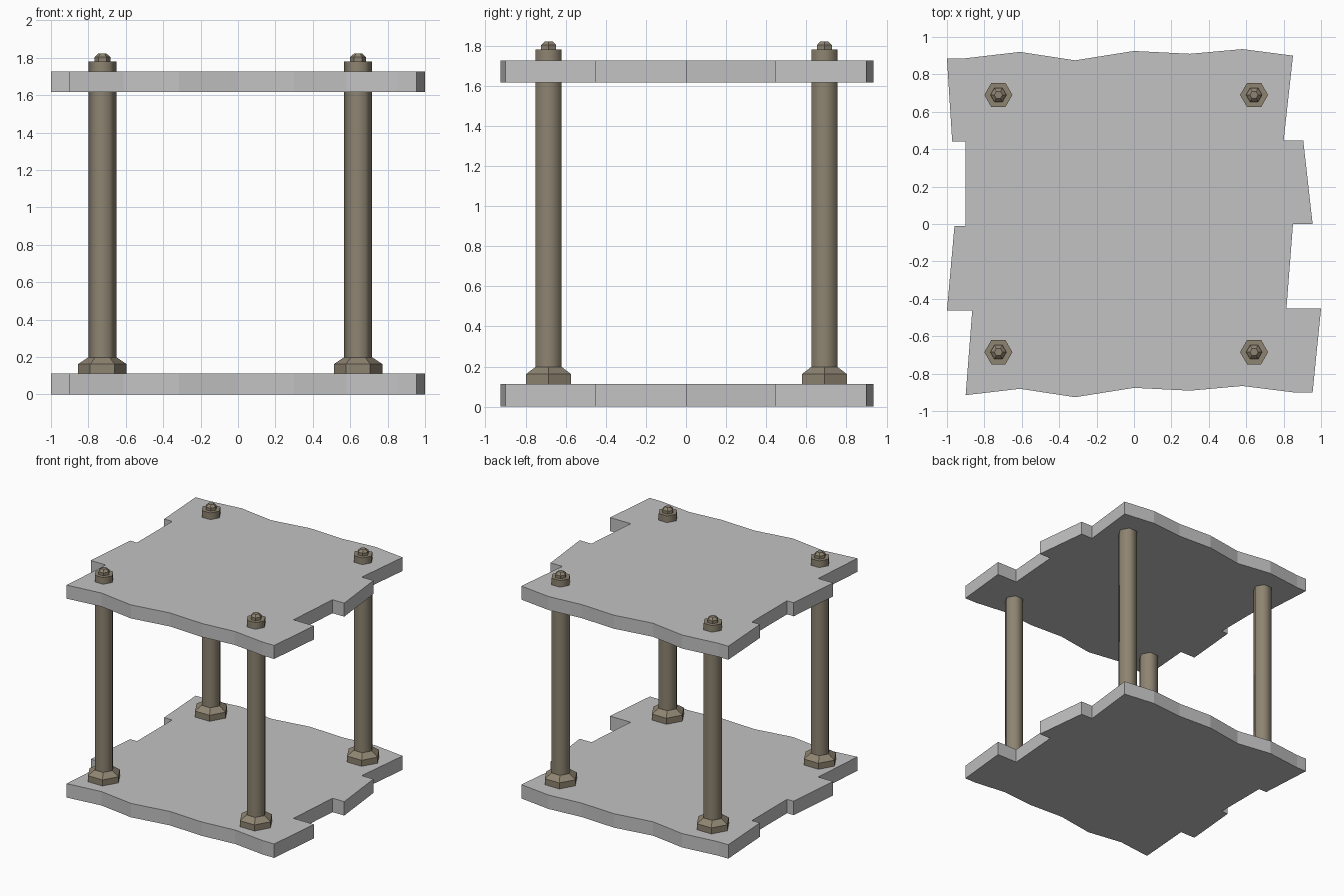
import bpy, bmesh, math

if "Cube" in bpy.data.objects:
    bpy.data.objects.remove(bpy.data.objects["Cube"])

def material(name, rgb):
    m = bpy.data.materials.new(name)
    m.diffuse_color = (*rgb, 1)
    m.use_nodes = True
    m.node_tree.nodes["Principled BSDF"].inputs["Base Color"].default_value = m.diffuse_color
    return m

GREY = material("stone grey", (0.54, 0.54, 0.54))
BRONZE = material("dull bronze", (0.27, 0.23, 0.165))

def finish(bm, name, mat):
    bmesh.ops.recalc_face_normals(bm, faces=bm.faces)
    me = bpy.data.meshes.new(name)
    bm.to_mesh(me)
    bm.free()
    me.materials.append(mat)
    ob = bpy.data.objects.new(name, me)
    bpy.context.collection.objects.link(ob)
    return ob

# Ragged plate outline, clockwise from the back left corner
WAVE = [(-0.61, 0.92), (-0.315, 0.875), (0, 0.925), (0.30, 0.91), (0.58, 0.935)]
RIGHT = [(0.85, 0.90), (0.80, 0.446), (0.905, 0.446), (0.955, 0), (0.85, 0),
         (0.815, -0.452), (1.0, -0.452), (0.955, -0.90), (0.85, -0.90)]
LEFT = [(-0.90, -0.915), (-0.865, -0.462), (-1.0, -0.462), (-0.96, -0.012),
        (-0.90, -0.012), (-0.90, 0.44), (-0.972, 0.44), (-1.0, 0.885), (-0.91, 0.885)]
OUTLINE = WAVE + RIGHT + [(x, y - 1.801) for x, y in reversed(WAVE)] + LEFT

def plate(name, z, h):
    bm = bmesh.new()
    face = bm.faces.new([bm.verts.new((x, y, z)) for x, y in OUTLINE])
    ext = bmesh.ops.extrude_face_region(bm, geom=[face], use_keep_orig=True)
    bmesh.ops.translate(bm, vec=(0, 0, h),
                        verts=[v for v in ext["geom"] if isinstance(v, bmesh.types.BMVert)])
    finish(bm, name, GREY)

def hex_stack(name, x, y, profile, smooth=False):
    """Six-sided solid from (radius, z) rings, corners along x."""
    bm = bmesh.new()
    rings = [[bm.verts.new((x + r * math.cos(i * math.pi / 3),
                            y + r * math.sin(i * math.pi / 3), z)) for i in range(6)]
             for r, z in profile]
    for a, b in zip(rings, rings[1:]):
        for i in range(6):
            j = (i + 1) % 6
            bm.faces.new((a[i], a[j], b[j], b[i])).smooth = smooth
    for cap in (rings[0], rings[-1]):
        for e in bm.faces.new(cap).edges:
            e.smooth = False
    finish(bm, name, BRONZE)

plate("bottom_plate", 0, 0.113)
plate("top_plate", 1.616, 0.11)

# Four posts with foot nuts and small bolt tips
for sx, x in (("left", -0.725), ("right", 0.642)):
    for sy, y in (("front", -0.685), ("back", 0.69)):
        tag = f"{sy}_{sx}"
        hex_stack(f"{tag}_post", x, y, [(0.075, 0.1), (0.075, 1.78)], smooth=True)
        hex_stack(f"{tag}_foot_nut", x, y, [(0.13, 0.11), (0.13, 0.162), (0.076, 0.198)])
        hex_stack(f"{tag}_bolt_tip", x, y, [(0.043, 1.775), (0.043, 1.803), (0.022, 1.822)])
